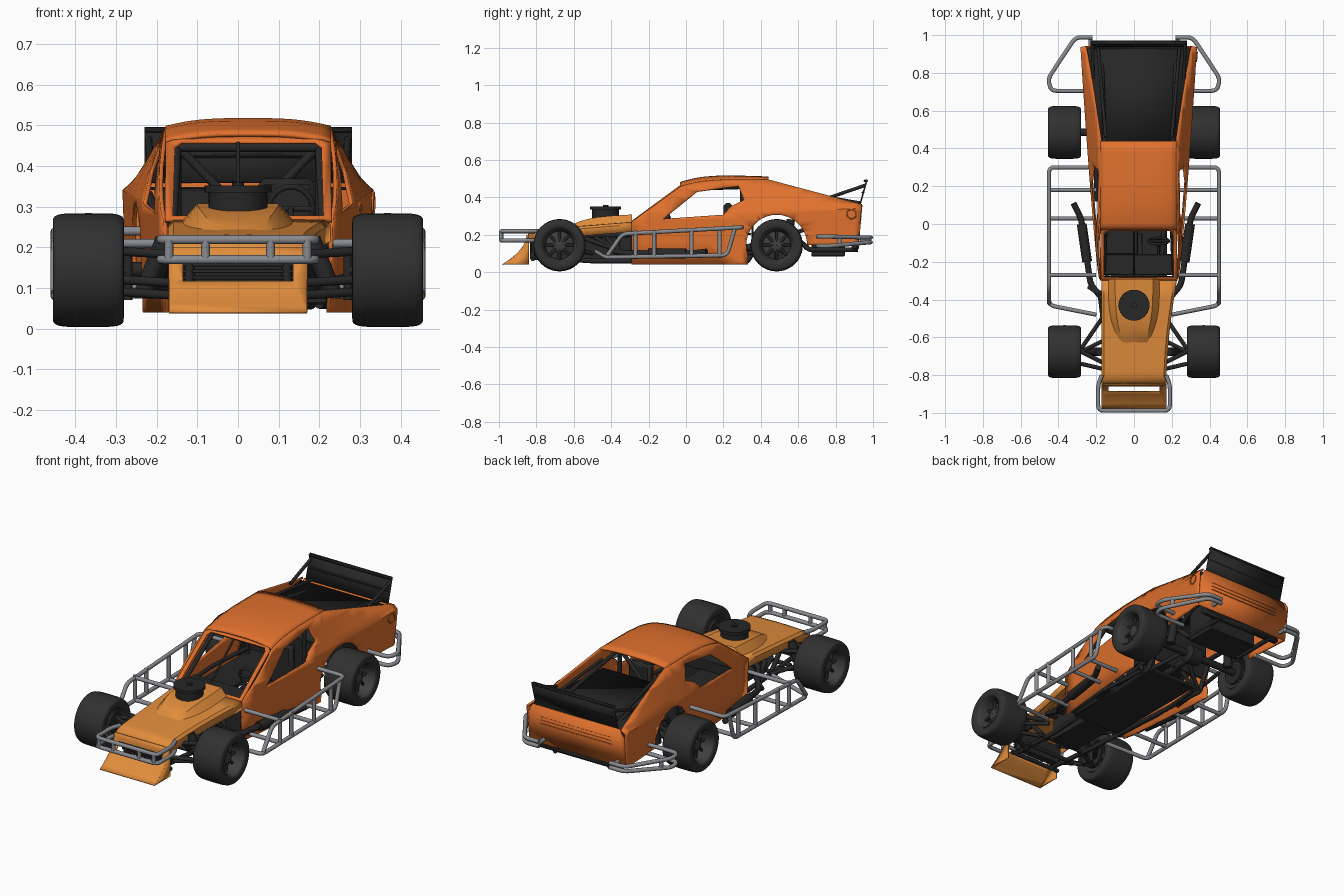
import bpy, bmesh, math
from mathutils import Vector
if "Cube" in bpy.data.objects:
    bpy.data.objects.remove(bpy.data.objects["Cube"])
# Landmarks: the body sits slightly off the chassis centre line
MID, COWL, TAIL, NOSE = .025, -.29, .93, -.78
FRONT_AXLE, REAR_AXLE, AXLE_Z, TRACK = -.676, .485, .144, .368
BAR, RAIL_OUT, BUMPER = .011, .45, .988
X, Y, Z = Vector((1, 0, 0)), Vector((0, 1, 0)), Vector((0, 0, 1))
made = []

def material(name, *rgb):
    mat = bpy.data.materials.new(name)
    mat.use_nodes = True
    mat.diffuse_color = (*rgb, 1)
    mat.node_tree.nodes["Principled BSDF"].inputs["Base Color"].default_value = (*rgb, 1)
    return mat

orange, amber = material("body orange", .75, .165, .027), material("nose amber", .75, .265, .045)
black, rubber = material("frame black", .02, .02, .02), material("tyre rubber", .03, .03, .03)
rim_grey, steel = material("rim grey", .05, .05, .05), material("bar steel", .25, .26, .28)

def add_object(name, mesh, mat):
    mesh.materials.clear()
    mesh.materials.append(mat)
    made.append(bpy.data.objects.new(name, mesh))
    bpy.context.collection.objects.link(made[-1])
    return made[-1]

def finish(name, bm, mat, thick=0):
    bmesh.ops.remove_doubles(bm, verts=bm.verts[:], dist=.0001)
    bmesh.ops.recalc_face_normals(bm, faces=bm.faces[:])
    mesh = bpy.data.meshes.new(name)
    bm.to_mesh(mesh)
    bm.free()
    ob = add_object(name, mesh, mat)
    if thick:
        solid = ob.modifiers.new("thickness", "SOLIDIFY")
        solid.thickness, solid.offset = thick, 0
    return ob

def box(name, middle, half, front, rear, low, high, mat=black, bevel=.004):
    bm = bmesh.new()
    bmesh.ops.create_cube(bm, size=2)
    for v in bm.verts:
        v.co = (middle + half * v.co.x, rear if v.co.y > 0 else front, high if v.co.z > 0 else low)
    finish(name, bm, mat).modifiers.new("bevel", "BEVEL").width = bevel

def loft(name, rings, mat, thick=0, closed=False):
    bm = bmesh.new()
    rows = [[bm.verts.new(p) for p in ring] for ring in rings]
    for a, b in zip(rows, rows[1:]):
        for i in range(len(a) if closed else len(a) - 1):
            j = (i + 1) % len(a)
            bm.faces.new((a[i], a[j], b[j], b[i]))
    finish(name, bm, mat, thick)

def circle(centre, u, v, radius, count):
    turns = [math.tau * i / count for i in range(count)]
    return [Vector(centre) + radius * (u * math.cos(t) + v * math.sin(t)) for t in turns]

def lathe(name, profile, centre, mat, axis, u, v):
    loft(name, [circle(Vector(centre) + axis * d, u, v, r, 40) for d, r in profile], mat, closed=True)

def both(right):
    return right + [(-a, b) for a, b in reversed(right)]

def sheet(name, loops, shape, mat, cuts=(), thick=.008):
    """Fill a flat outline with holes, slice it, then bend it by a function."""
    bm = bmesh.new()
    for loop in loops:
        corners = [bm.verts.new((a, b, 0)) for a, b in loop]
        for i, v in enumerate(corners):
            bm.edges.new((v, corners[i - 1]))
    bmesh.ops.triangle_fill(bm, use_beauty=True, edges=bm.edges[:], normal=Z)
    for point, normal in cuts:
        bmesh.ops.bisect_plane(bm, geom=bm.verts[:] + bm.edges[:] + bm.faces[:], plane_co=point, plane_no=normal)
    for v in bm.verts:
        v.co = shape(v.co.x, v.co.y)
    finish(name, bm, mat, thick)

def rounded(path, reach):
    pts = [Vector(p) for p in path]
    out = [pts[0]]
    for a, p, b in zip(pts, pts[1:], pts[2:]):
        start, end = [p + (q - p).normalized() * min(reach, (q - p).length * .45) for q in (a, b)]
        out += [start.lerp(p, i / 4).lerp(p.lerp(end, i / 4), i / 4) for i in range(5)]
    return out + [pts[-1]]

def tubes(name, paths, mirror=None, radius=BAR, mat=black, bend=.03):
    curve = bpy.data.curves.new(name, "CURVE")
    curve.dimensions, curve.bevel_depth, curve.bevel_resolution, curve.use_fill_caps = "3D", radius, 4, True
    if mirror is not None:
        paths = paths + [[(2 * mirror - x, y, z) for x, y, z in path] for path in paths]
    for pts in (rounded(path, bend) for path in paths):
        spline = curve.splines.new("POLY")
        spline.points.add(len(pts) - 1)
        for target, p in zip(spline.points, pts):
            target.co = (*p, 1)
    guide = bpy.data.objects.new(name + "_path", curve)
    bpy.context.collection.objects.link(guide)
    mesh = bpy.data.meshes.new_from_object(guide.evaluated_get(bpy.context.evaluated_depsgraph_get()))
    bpy.data.objects.remove(guide)
    add_object(name, mesh, mat)

# Body sides: an outline with wheel arch and window, bent to the plan taper and tumblehome
def roof_z(y):
    return .494 - .037 * (max(0, .29 - y) / .32) ** 3

def belt(y):
    return .29 + .04 * (y - COWL)

def half_width(y, z):
    waist, sail = .205 + .1 * max(0, (y - COWL) / 1.24) ** .8, max(0, y - .44)
    rise = (z - belt(y)) / (.494 - sail * .25 - belt(y))
    return waist + (.2 + sail * .14 - waist) * min(1, rise) if rise > 0 else waist - .03 * (belt(y) - z)

roof_stations = [-.03, 0, .05, .1, .2, .3, .38, .44]
arch = [(p.x, p.y) for p in circle((REAR_AXLE, AXLE_Z, 0), -X, Y, .163, 36)]
outline = [(COWL, .04), (.33, .04)] + arch[-2:] + arch[:19] + [(.92, .145), (.94, .36)]
outline += [(y, roof_z(y)) for y in reversed(roof_stations)] + [(COWL, .27)]
window = [(-.12, .285), (.06, .43), (.28, .46), (.31, .385), (.24, .35), (.2, .307)]
slices = [((0, belt(0), 0), (-.04, 1, 0))]
slices += [(X * i / 10, X) for i in range(-2, 10)] + [(Y * i / 25, Y) for i in range(4, 12)]
for side, s in (("left", 1), ("right", -1)):
    sheet(side + "_body_side", [outline, window], lambda y, z: (MID + s * half_width(y, z), y, z), orange, slices, .01)
# Roof, windshield frame, tail panel and rear deck
loft("roof", [[(MID + .0253 * k, y, roof_z(y) + (.02 - .03 * max(0, y - .2)) * (1 - abs(k / 8) ** 3))
               for k in range(-8, 9)] for y in roof_stations], orange, .01)
sheet("windshield_frame", [both([(.205, .265), (.203, .455), (.15, .474)]),
                           both([(.185, .275), (.18, .445), (.165, .457)])],
      lambda x, z: (MID + x, COWL + (z - .27) * 1.36, z), orange)
sheet("tail_panel", [both([(.298, .145), (.298, .31), (.27, .36)])],
      lambda x, z: (MID + x, .92 + .09 * (z - .145), z), orange)
for rib in (.26, .28, .3):
    box("tail_rib", MID, .22, TAIL, TAIL + .009, rib, rib + .003, orange, .001)
sheet("rear_deck", [both([(.235, .36), (.285, TAIL)])], lambda x, y: (MID + x, y, .345), black)
filler = circle((MID + half_width(.885, .31) + .008, .885, .31), Y + X * .08, Z, .025, 20)
tubes("fuel_filler_ring", [filler + filler[:1]], None, .003, orange, .001)
# Spoiler with lip and struts
sheet("spoiler_blade", [both([(.255, .36), (.255, .495)])], lambda x, z: (MID + x, TAIL + .28 * (z - .36), z), black)
box("spoiler_lip", MID, .255, .95, .972, .482, .495)
box("spoiler_rib", MID, .25, .938, .955, .42, .43)
tubes("spoiler_struts", [[(.265, .77, .4), (.27, .96, .465)], [(.2, .46, .45), (.24, TAIL, .37)]], MID, .009)
# Hood: a tapering deck that rolls over at the nose
stations = [(COWL + (NOSE - COWL) * t, .17 + .055 * (1 - t) ** 1.5, .265 - .04 * t) for t in (0, .2, .4, .6, .8, 1)]
stations += [(NOSE - .065 * math.sin(a), .17, .185 + .04 * math.cos(a)) for a in (.4, .8, 1.2, math.pi / 2)]
hood, soft = [], .012
for y, right, z in stations:
    skirt = max(z - .05, .17)
    hood.append([(-.17, y, skirt), (-.17, y, z - soft), (soft - .17, y, z), (0, y, z + .004),
                 (right - soft, y, z), (right, y, z - soft), (right, y, skirt)])
loft("hood", hood, amber, .006)
# Scoop that fades into the hood, with the air cleaner on top
scoop = []
for t in (i / 8 for i in range(9)):
    y, base, fade = COWL - .36 * t, .25 - .02 * t, t ** 3
    foot, crown, top = .15 - .08 * fade, .1 - .05 * fade, base + .058 * (1 - t * fade)
    scoop.append([(-foot, y, base), (-crown, y, top), (crown, y, top), (foot, y, base)])
loft("hood_scoop", scoop, amber)
for part, radius, low, high in (("filter", .072, .29, .335), ("lid", .082, .335, .352), ("knob", .015, .352, .36)):
    lathe("air_cleaner_" + part, [(low, .001), (low, radius), (high, radius), (high, .001)],
          (0, -.43, 0), black, Z, X, Y)
# Front valance with grille opening and end plates
def lip_y(z):
    return -.85 - .13 * (max(0, .2 - z) / .16) ** 2

levels = [.04 + .02 * i for i in range(9)]
sheet("front_valance", [both([(.17, .04), (.17, .2)]), both([(.135, .115), (.135, .16)])],
      lambda x, z: (x, lip_y(z), z), amber, [(Y * z, Y) for z in levels[1:-1]], .006)
for s in (-.168, .168):
    sheet("valance_end", [[(lip_y(z), z) for z in levels] + [(-.84, .2), (-.84, .04)]],
          lambda y, z: (s, y, z), amber, thick=.006)
for slat in (.105, .121, .137, .153):
    box("grille_bar", 0, .14, -.83, -.82, slat, slat + .01, bevel=.001)
box("radiator", 0, .14, -.81, -.77, .08, .19)
# Steel front bumper, side bars and rear corner bars
bumper = [[(0, -BUMPER, z), (.19, -BUMPER, z), (.19, -.85, z), (.17, -.8, z)] for z in (.17, .219)]
bumper += [[(x, -BUMPER, .17), (x, -BUMPER, .219)] for x in (.08, .17)]
tubes("front_bumper", bumper, 0, BAR, steel)
side = [[(.2, -.48, .11), (RAIL_OUT, -.43, .08), (RAIL_OUT, .22, .09), (RAIL_OUT, .26, .23)],
        [(RAIL_OUT, -.42, .09), (RAIL_OUT, -.34, .205), (RAIL_OUT, .3, .24), (.24, .3, .24)]]
side += [[(RAIL_OUT, y, .085), (RAIL_OUT, y, .222)] for y in (-.27, -.17, .03, .18)]
side += [[(RAIL_OUT, y, .085), (.2, y, .085)] for y in (-.27, .03, .18)] + [[(RAIL_OUT, -.27, .21), (.2, -.27, .21)]]
tubes("side_bars", side, 0, BAR, steel)
corner = [[(.22, BUMPER, back), (.31, BUMPER, back), (.455, .77, z), (.44, .705, z), (.25, .705, z)]
          for back, z in ((.185, .19), (.16, .14))]
corner += [[(.42, .82, .145), (.42, .82, .19)], [(.23, BUMPER, .172), (.23, TAIL, .172)]]
tubes("rear_corner_bars", corner, 0, BAR, steel)
box("rear_bumper", MID, .26, .885, .925, .115, .15, bevel=.012)
# Wheels: square-shouldered tyres, dished rims, eight spokes and brake discs
def squared(t):
    return math.copysign(abs(t) ** .45, t)

tyre = [(.0875 * squared(p.x), .112 + .028 * squared(p.y)) for p in circle((0, 0, 0), X, Y, 1, 28)]
dish = [(-.078, .085), (.015, .074), (.025, .05), (.045, .03), (.05, .001)]
for y in (FRONT_AXLE, REAR_AXLE):
    for s in (-1, 1):
        hub, out = Vector((s * TRACK, y, AXLE_Z)), X * s
        lathe("tyre", tyre + tyre[:1], hub, rubber, out, Y, Z)
        lathe("rim", dish, hub, rim_grey, out, Y, Z)
        lathe("rim_flange", [(.015, .074), (.065, .079), (.08, .088)], hub, rim_grey, out, Y, Z)
        lathe("brake_disc", [(-.085, .001), (-.085, .065), (-.07, .065), (-.07, .001)], hub, black, out, Y, Z)
        spokes = zip(circle(hub + out * .04, Y, Z, .02, 8), circle(hub + out * .03, Y, Z, .076, 8))
        tubes("wheel_spokes", [list(spoke) for spoke in spokes], radius=.008)
# Chassis rails, floor and drivetrain
tubes("frame_rails", [[(.12, -.82, .08), (.13, -.5, .06), (.18, .33, .06), (.17, .42, .21), (.17, .56, .21),
                       (.17, .66, .12), (.17, .92, .12)], [(.12, -.82, .07), (.12, -.82, .19), (.12, COWL, .2)],
                      [(.12, -.58, .06), (.12, -.7, .2)]], 0, .013, black, .01)
tubes("cross_members", [[(-.16, y, .07), (.16, y, .07)] for y in (-.82, -.7, -.58, COWL, .33)])
tubes("rear_braces", [[(.17, .33, .06), (0, .42, .2)], [(.2, .12, .07), (.2, .46, .12)], [(.17, .56, .2), (.22, .9, .33)],
                      [(0, .42, .2), (.17, .42, .2)], [(0, .64, .13), (.17, .64, .13)]], 0)
box("floor_pan", MID, .15, COWL, .34, .05, .062)
box("firewall", MID, .195, -.285, -.275, .06, .26)
box("rear_bulkhead", MID, .225, .35, .36, .12, .345)
box("dashboard", MID, .185, -.27, -.16, .2, .265)
box("cockpit_tray", -.075, .095, -.16, .35, .2, .21)
box("engine_block", 0, .085, -.57, COWL, .06, .24)
box("transmission", 0, .045, COWL, -.05, .06, .14)
box("fuel_cell", MID, .15, .67, .85, .085, .27)
tubes("axles_and_shaft", [[(-TRACK, REAR_AXLE, AXLE_Z), (TRACK, REAR_AXLE, AXLE_Z)],
                          [(0, -.06, .1), (0, REAR_AXLE, AXLE_Z)]], radius=.02)
lathe("differential", [(-.05, .02), (-.035, .05), (.035, .05), (.05, .02)], (0, REAR_AXLE, AXLE_Z), black, X, Y, Z)
# Headers, exhaust pipes and mufflers
tubes("headers", [[(.08, y, .19), (.16, y, .18), (.18, -.37, .12), (.24, -.33, .1)]
                  for y in (-.54, -.48, -.42, -.36)], 0, .013)
tubes("exhaust_pipes", [[(.2, -.38, .11), (.25, -.32, .1), (.3, .03, .1), (.34, .11, .11)]], .01, .016)
tubes("mufflers", [[(.268, -.2, .1), (.297, 0, .1)]], .01, .026)
# Front suspension and coil springs
arms = [[(.12, FRONT_AXLE + d, z), (.28, FRONT_AXLE, z + .01)] for d in (-.08, .08) for z in (.08, .18)]
arms += [[(.11, NOSE, .11), (.28, -.74, .12)], [(.17, -.5, .1), (.28, -.66, .13)],
         [(.27, FRONT_AXLE, .07), (.27, FRONT_AXLE, .2)], [(.27, FRONT_AXLE, AXLE_Z), (TRACK, FRONT_AXLE, AXLE_Z)]]
tubes("front_arms", arms, 0)
tubes("coil_springs", [[(.235, FRONT_AXLE, .08), (.18, FRONT_AXLE, .22)], [(.2, .54, .12), (.18, .56, .28)]], 0, .023)
# Cockpit: roll cage, seat and steering wheel
cage = [[(.2, .3, .06), (.2, .3, .46), (MID, .3, .47)], [(.2, .3, .455), (.2, 0, .445), (.21, -.26, .25), (.2, -.26, .06)],
        [(.2, .3, .45), (.22, .85, .34)], [(MID, 0, .445), (.2, 0, .445)], [(.2, .3, .45), (-.14, .3, .1)]]
cage += [[(.2, -.26, z), (.22, 0, z), (.2, .3, z)] for z in (.06, .12, .18, .24)]
tubes("roll_cage", cage, MID)
tubes("windshield_bar", [[(0, -.27, .265), (0, -.03, .46)]], radius=.005)
box("seat_base", .12, .07, .05, .24, .08, .15, bevel=.015)
box("seat_back", .12, .07, .2, .25, .1, .37, bevel=.015)
grip = circle((.13, -.09, .295), X, Z - Y * .3, .054, 24)
tubes("steering_wheel", [grip + grip[:1], [grip[0], grip[12]], [(.13, -.09, .295), (.13, -.2, .24)]], radius=.007, bend=.001)
# Smooth shading with crisp edges
bpy.ops.object.select_all(action="DESELECT")
for ob in made:
    ob.select_set(True)
bpy.context.view_layer.objects.active = made[0]
bpy.ops.object.shade_smooth_by_angle(angle=math.radians(35))
